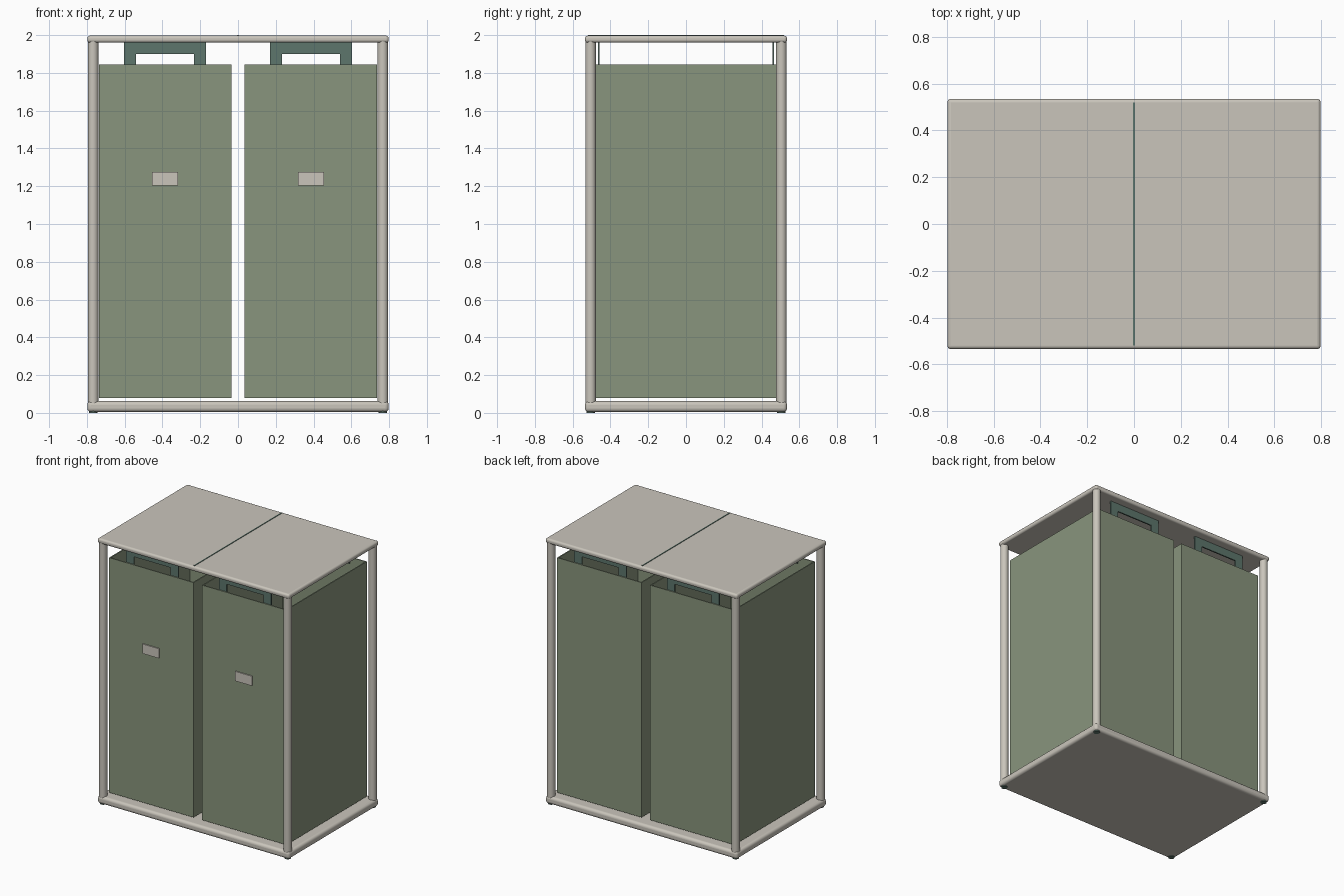
import bpy, bmesh
from mathutils import Vector

if "Cube" in bpy.data.objects:
    bpy.data.objects.remove(bpy.data.objects["Cube"])


def material(name, r, g, b):
    m = bpy.data.materials.new(name)
    m.diffuse_color = (r, g, b, 1)
    m.use_nodes = True
    m.node_tree.nodes["Principled BSDF"].inputs["Base Color"].default_value = m.diffuse_color
    return m


BEIGE = material("warm beige", 0.59, 0.56, 0.50)
GREEN = material("sage green", 0.25, 0.30, 0.205)
TEAL = material("dark teal", 0.11, 0.18, 0.15)


def finish(name, bm, mat):
    bmesh.ops.recalc_face_normals(bm, faces=bm.faces)
    mesh = bpy.data.meshes.new(name)
    bm.to_mesh(mesh)
    bm.free()
    mesh.materials.append(mat)
    ob = bpy.data.objects.new(name, mesh)
    bpy.context.collection.objects.link(ob)
    return ob


def add_box(bm, lo, hi):
    lo, hi = Vector(lo), Vector(hi)
    verts = bmesh.ops.create_cube(bm, size=1)["verts"]
    for v in verts:
        v.co = (lo + hi) / 2 + v.co * (hi - lo)


def box(name, lo, hi, mat):
    bm = bmesh.new()
    add_box(bm, lo, hi)
    return finish(name, bm, mat)


def smooth(ob):
    bpy.ops.object.select_all(action="DESELECT")
    ob.select_set(True)
    bpy.context.view_layer.objects.active = ob
    bpy.ops.object.shade_smooth_by_angle(angle=0.7)


def slab(name, z0, z1, radius):
    ob = box(name, (-0.798, -0.535, z0), (0.798, 0.535, z1), BEIGE)
    bev = ob.modifiers.new("rounded rim", "BEVEL")
    bev.width, bev.segments = radius, 5
    smooth(ob)


# Base and lid with rounded rims, plus the seam strip across the lid
slab("base", 0.005, 0.062, 0.02)
slab("lid", 1.96, 1.997, 0.015)
box("lid_seam", (-0.004, -0.52, 1.99), (0.004, 0.52, 2.0), TEAL)

# Corner posts and feet
for sx, side in ((-1, "left"), (1, "right")):
    for sy, end in ((-1, "front"), (1, "back")):
        for name, r, z0, z1, mat in (("post", 0.028, 0.05, 1.97, BEIGE),
                                     ("foot", 0.022, 0.0, 0.01, TEAL)):
            bm = bmesh.new()
            bmesh.ops.create_cone(bm, cap_ends=True, segments=24, radius1=r,
                                  radius2=r, depth=z1 - z0)
            bmesh.ops.translate(bm, verts=bm.verts,
                                vec=(sx * 0.767, sy * 0.505, (z0 + z1) / 2))
            smooth(finish(f"{name}_{side}_{end}", bm, mat))

# Two open-topped bags with hanging handles and a front label
BOTTOM, TOP, HALF, DEPTH, WALL = 0.08, 1.845, 0.351, 0.478, 0.008
for cx, side in ((-0.386, "left"), (0.386, "right")):
    bm = bmesh.new()
    x0, x1 = cx - HALF, cx + HALF
    add_box(bm, (x0, -DEPTH, BOTTOM), (x1, DEPTH, BOTTOM + WALL))
    for s in (-1, 1):
        xs = sorted((cx + s * HALF, cx + s * (HALF - WALL)))
        ys = sorted((s * DEPTH, s * (DEPTH - WALL)))
        add_box(bm, (xs[0], -DEPTH + WALL, BOTTOM + WALL),
                (xs[1], DEPTH - WALL, TOP))
        add_box(bm, (x0, ys[0], BOTTOM + WALL), (x1, ys[1], TOP))
    finish(f"bag_{side}", bm, GREEN)

    for sy, end in ((-1, "front"), (1, "back")):
        bm = bmesh.new()
        y0, y1 = sorted((sy * 0.457, sy * 0.467))
        add_box(bm, (cx - 0.217, y0, 1.90), (cx + 0.217, y1, 1.962))
        for s in (-1, 1):
            xs = sorted((cx + s * 0.217, cx + s * 0.153))
            add_box(bm, (xs[0], y0, 1.80), (xs[1], y1, 1.90))
        finish(f"handle_{side}_{end}", bm, TEAL)

    box(f"label_{side}", (cx - 0.069, -DEPTH - 0.008, 1.203),
        (cx + 0.069, -DEPTH, 1.275), BEIGE)
